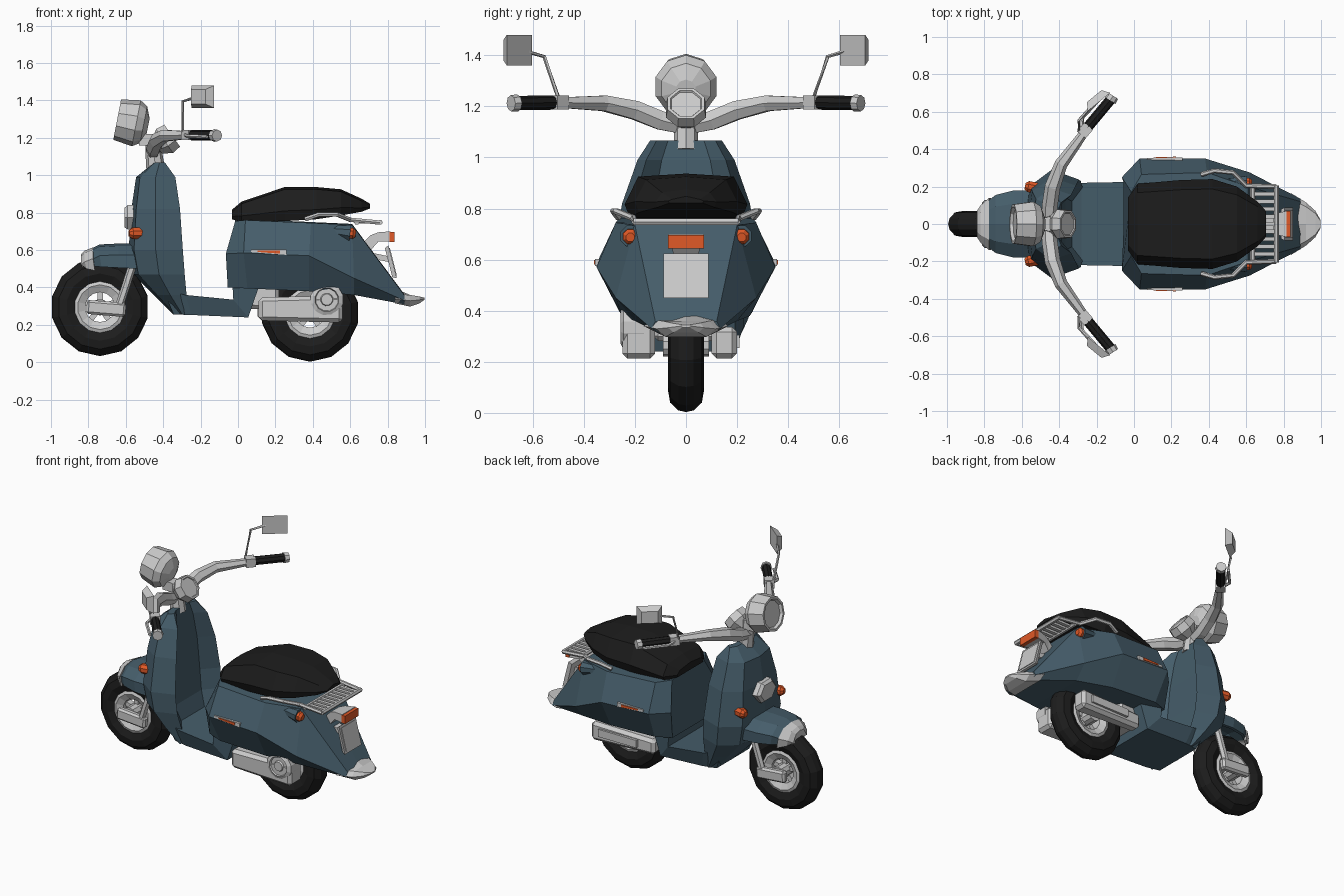
import bpy, bmesh
from math import cos, sin, pi
from mathutils import Vector, Euler

if "Cube" in bpy.data.objects:
    bpy.data.objects.remove(bpy.data.objects["Cube"])


def material(name, rgb):
    m = bpy.data.materials.new(name)
    m.diffuse_color = (*rgb, 1)
    m.use_nodes = True
    m.node_tree.nodes["Principled BSDF"].inputs["Base Color"].default_value = m.diffuse_color
    return m


BLUE = material("blue_paint", (0.06, 0.11, 0.145))
BLACK = material("black_rubber", (0.012, 0.012, 0.012))
ORANGE = material("orange_lens", (0.75, 0.1, 0.02))


def finish(name, bm, mat=None):
    bmesh.ops.remove_doubles(bm, verts=bm.verts, dist=0.0004)
    bmesh.ops.recalc_face_normals(bm, faces=bm.faces)
    me = bpy.data.meshes.new(name)
    bm.to_mesh(me)
    bm.free()
    if mat:
        me.materials.append(mat)
    ob = bpy.data.objects.new(name, me)
    bpy.context.collection.objects.link(ob)
    return ob


def skin(name, rings, mat=None, closed=False):
    """Join rings of equal length; cap the ends unless closed."""
    bm = bmesh.new()
    vs = [[bm.verts.new(p) for p in r] for r in rings]
    n = len(vs[0])
    pairs = list(zip(vs, vs[1:])) + ([(vs[-1], vs[0])] if closed else [])
    for a, b in pairs:
        for i in range(n):
            bm.faces.new((a[i], a[(i + 1) % n], b[(i + 1) % n], b[i]))
    if not closed:
        bm.faces.new(vs[0])
        bm.faces.new(vs[-1])
    return finish(name, bm, mat)


def loft(name, halves, mat=None):
    """Half sections from centre line to centre line, mirrored in y."""
    return skin(name, [h + [(x, -y, z) for x, y, z in reversed(h) if y > 0] for h in halves], mat)


def lathe(name, profile, n, loc, axis, mat=None, closed=False):
    """Turn (radius, height) pairs about an axis."""
    q = Vector(axis).to_track_quat('Z', 'Y')
    rings = [[Vector(loc) + q @ Vector((max(r, 0.0005) * cos(2 * pi * (i + .5) / n),
                                        max(r, 0.0005) * sin(2 * pi * (i + .5) / n), h))
              for i in range(n)] for r, h in profile]
    return skin(name, rings, mat, closed)


def tube(name, pts, radii, n=6, mat=None):
    pts = [Vector(p) for p in pts]
    if not isinstance(radii, (list, tuple)):
        radii = [radii] * len(pts)
    rings = []
    for i, p in enumerate(pts):
        d = (pts[min(i + 1, len(pts) - 1)] - pts[max(i - 1, 0)]).normalized()
        u = d.cross(Vector((0, 0, 1)) if abs(d.z) < .9 else Vector((0, 1, 0))).normalized()
        v = d.cross(u)
        rings.append([p + radii[i] * (u * cos(2 * pi * k / n) + v * sin(2 * pi * k / n)) for k in range(n)])
    return skin(name, rings, mat)


def box(name, loc, size, rot=(0, 0, 0), mat=None, back=1.0, bevel=0):
    """Box whose local -x face is scaled by back."""
    bm = bmesh.new()
    bmesh.ops.create_cube(bm, size=1)
    e = Euler(rot).to_matrix()
    for v in bm.verts:
        k = back if v.co.x < 0 else 1
        v.co = Vector((v.co.x * size[0], v.co.y * size[1] * k, v.co.z * size[2] * k))
    if bevel:
        bmesh.ops.bevel(bm, geom=bm.edges[:], offset=bevel, segments=1, affect='EDGES')
    for v in bm.verts:
        v.co = e @ v.co + Vector(loc)
    return finish(name, bm, mat)


# wheels
for tag, x, z in (("front", -.738, .295), ("rear", .385, .265)):
    c = (x, 0, z)
    lathe(tag + "_tire", [(.13, .05), (.18, .07), (.225, .062), (.255, .03), (.262, 0), (.255, -.03),
                          (.225, -.062), (.18, -.07), (.13, -.05)], 14, c, (0, 1, 0), BLACK, True)
    lathe(tag + "_rim", [(.14, .052), (.12, .06), (.08, .04), (.08, -.04), (.12, -.06), (.14, -.052)],
          14, c, (0, 1, 0), None, True)
    lathe(tag + "_hub", [(.045, -.09), (.045, .09)], 10, c, (0, 1, 0))
    for i in range(5):
        a = 2 * pi * i / 5 + .3
        box(tag + "_spoke", (x + .065 * cos(a), 0, z + .065 * sin(a)), (.06, .04, .03), (0, -a, 0))

# leg shield: z, front x, half width, rear x
shield = [(1.067, -.45, .14, -.39), (.99, -.545, .19, -.335), (.82, -.57, .25, -.31), (.60, -.585, .29, -.295),
          (.47, -.56, .28, -.285), (.36, -.45, .24, -.275), (.255, -.345, .19, -.25)]
loft("leg_shield", [[(f, 0, z), (f + .25 * (r - f) * .4, .7 * w, z), (f + .5 * (r - f), w, z), (r, .82 * w, z),
                     (r - .3 * (r - f), .5 * w, z), (r - .3 * (r - f), 0, z)] for z, f, w, r in shield], BLUE)

# floor with upward kick at the rear: top x, z, bottom x, z, half width
floor = [(-.40, .39, -.345, .256, .20), (-.28, .36, -.25, .253, .22), (-.025, .335, .055, .24, .225),
         (-.03, .42, .11, .40, .225)]
loft("floorboard", [[(a, 0, b), (a, w, b), (c, w * .85, d), (c, 0, d)] for a, b, c, d, w in floor], BLUE)

# rear body: three levels of (x, y, z) per section
body = [((-.015, .17, .755), (-.065, .25, .58), (-.055, .22, .40)),
        ((.04, .265, .76), (.03, .35, .585), (.05, .26, .395)),
        ((.39, .275, .745), (.38, .35, .57), (.38, .25, .38)),
        ((.61, .20, .735), (.62, .275, .45), (.62, .20, .36)),
        ((.89, .12, .358), (.89, .135, .33), (.89, .10, .31))]
loft("rear_body", [[(t[0], 0, t[2] + .005), t, m, b, (b[0], 0, b[2])] for t, m, b in body], BLUE)
tail = [(.84, .165, .365, .315), (.92, .115, .36, .298), (.97, .07, .352, .315), (.998, .02, .345, .335)]
loft("tail_tip", [[(x, 0, t + (.03 if x < .85 else 0)), (x, w * .8, t), (x, w, (t + b) / 2), (x, w * .7, b), (x, 0, b)]
                  for x, w, t, b in tail])

# seat: x, half width, top, bottom
seat = [(-.033, .14, .815, .765), (.02, .215, .86, .75), (.25, .235, .937, .755), (.42, .24, .937, .765),
        (.55, .20, .925, .785), (.66, .12, .875, .805), (.705, .07, .848, .822)]
loft("seat", [[(x, 0, t), (x, w * .78, t - .012), (x, w, b + (t - b) * .3), (x, w * .92, b), (x, 0, b)]
              for x, w, t, b in seat], BLACK)


# front fender and its trimmed tip
def fender(name, secs, mat=None):
    loft(name, [[(x, 0, t), (x, w * .6, t - .012), (x, w, t - .06), (x + .01, w, b), (x + .01, w - .02, b),
                 (x, w - .025, t - .075), (x, 0, t - .045)] for x, w, t, b in secs], mat)


fender("front_fender", [(-.80, .11, .60, .515), (-.74, .155, .63, .51), (-.64, .18, .635, .505), (-.53, .18, .635, .50)], BLUE)
fender("fender_trim", [(-.84, .07, .578, .515), (-.82, .10, .597, .50), (-.775, .14, .615, .49)])

# front horn grille
loft("horn_grille", [[(x, 0, .77 + .07 * s), (x, .05 * s, .77 + .07 * s), (x, .1 * s, .775), (x, .05 * s, .77 - .06 * s),
                      (x, 0, .77 - .06 * s)] for x, s in ((-.55, 1), (-.59, 1), (-.607, .8))])

# headlight, gauge and steering neck
lathe("headlight", [(.085, -.012), (.095, .004), (.11, .004), (.125, -.10), (.10, -.14), (.04, -.165)], 10,
      (-.642, 0, 1.297), (-.98, 0, .19))
lathe("gauge", [(.062, -.006), (.066, 0), (.078, 0), (.085, -.05), (.05, -.10)], 8, (-.352, 0, 1.212), (.81, 0, .58))
tube("steering_neck", [(-.44, 0, 1.03), (-.45, 0, 1.12), (-.455, 0, 1.22)], [.05, .045, .04], 8)
box("headlight_bracket", (-.47, 0, 1.19), (.12, .07, .06))

# parts on both sides
for s in (1, -1):
    def p(x, y, z):
        return (x, s * y, z)
    # handlebar, grip, lever, mirror
    tube("handlebar", [p(-.455, 0, 1.12), p(-.45, .10, 1.145), p(-.435, .20, 1.185), p(-.39, .32, 1.212),
                       p(-.25, .51, 1.215)], [.035, .042, .042, .035, .022])
    tube("grip", [p(-.25, .515, 1.215), p(-.125, .665, 1.213)], .028, 8, BLACK)
    tube("grip_end", [p(-.128, .66, 1.213), p(-.112, .685, 1.212)], [.034, .032], 8)
    box("switch_housing", p(-.262, .50, 1.215), (.06, .06, .055), (0, 0, s * .87))
    tube("brake_lever", [p(-.28, .52, 1.215), p(-.275, .57, 1.21), p(-.165, .69, 1.205)], .01, 5)
    tube("mirror_stem", [p(-.295, .495, 1.22), p(-.295, .555, 1.395), p(-.22, .64, 1.42)], .008, 5)
    box("mirror", p(-.2, .668, 1.42), (.04, .155, .12), (0, 0, -s * .885), None, .65)
    # fork and link arm
    tube("fork", [p(-.53, .105, .62), p(-.635, .105, .30)], .022, 6)
    box("fork_arm", p(-.705, .105, .288), (.21, .045, .075), (0, .08, 0), None, 1, .012)
    # turn signals
    lathe("front_signal", [(.032, -.05), (.032, 0), (.018, .018)], 8, p(-.565, .2, .69), (-1, s * .2, 0), ORANGE)
    lathe("rear_signal_stalk", [(.03, -.10), (.045, 0)], 8, p(.60, .215, .692), (1, 0, -.12), BLUE)
    lathe("rear_signal", [(.031, -.01), (.031, .01), (.018, .025)], 8, p(.605, .218, .69), (1, 0, -.12), ORANGE)
    # side reflectors
    box("reflector_frame", p(.165, .348, .592), (.19, .016, .028), (0, .04, 0), None, .5)
    box("reflector", p(.165, .353, .592), (.12, .014, .018), (0, .04, 0), ORANGE, .5)
    # rack rail
    tube("rack_rail", [p(.36, .265, .765), p(.43, .285, .79), p(.53, .275, .79), p(.60, .205, .762),
                       p(.76, .20, .747)], .013)

# rack slats and cross bars
for x in (.635, .76):
    tube("rack_bar", [(x, -.205, .748), (x, .205, .748)], .014)
for i in range(9):
    box("rack_slat", (.70, -.16 + .04 * i, .75), (.12, .022, .014))

# tail light, bracket and plate
loft("tail_bracket", [[(x, 0, t), (x, w, t), (x, w, b), (x, 0, b)] for x, w, t, b in
                      ((.67, .04, .64, .57), (.71, .045, .68, .60), (.75, .055, .695, .645), (.815, .07, .70, .645))])
box("tail_light", (.824, 0, .67), (.026, .14, .052), (0, 0, 0), ORANGE)
box("plate_frame", (.816, 0, .535), (.022, .175, .18), (0, -.25, 0), None, .9)
box("plate", (.826, 0, .537), (.01, .145, .15), (0, -.25, 0))
box("plate_stay", (.765, 0, .56), (.10, .06, .03), (0, .2, 0))

# engine, covers and muffler
box("engine_case", (.335, -.185, .285), (.45, .13, .145), (0, 0, 0), None, .85, .02)
lathe("engine_cover", [(.09, -.08), (.09, 0), (.065, .012), (.06, 0), (.035, 0), (.03, .012)], 12,
      (.475, -.245, .335), (0, -1, 0))
box("muffler", (.335, .15, .275), (.46, .10, .125), (0, 0, 0), None, .8, .02)
box("muffler_shield", (.36, .2, .28), (.28, .02, .05))
box("swing_block", (.13, 0, .35), (.18, .26, .14), (0, 0, 0), None, .9, .02)
